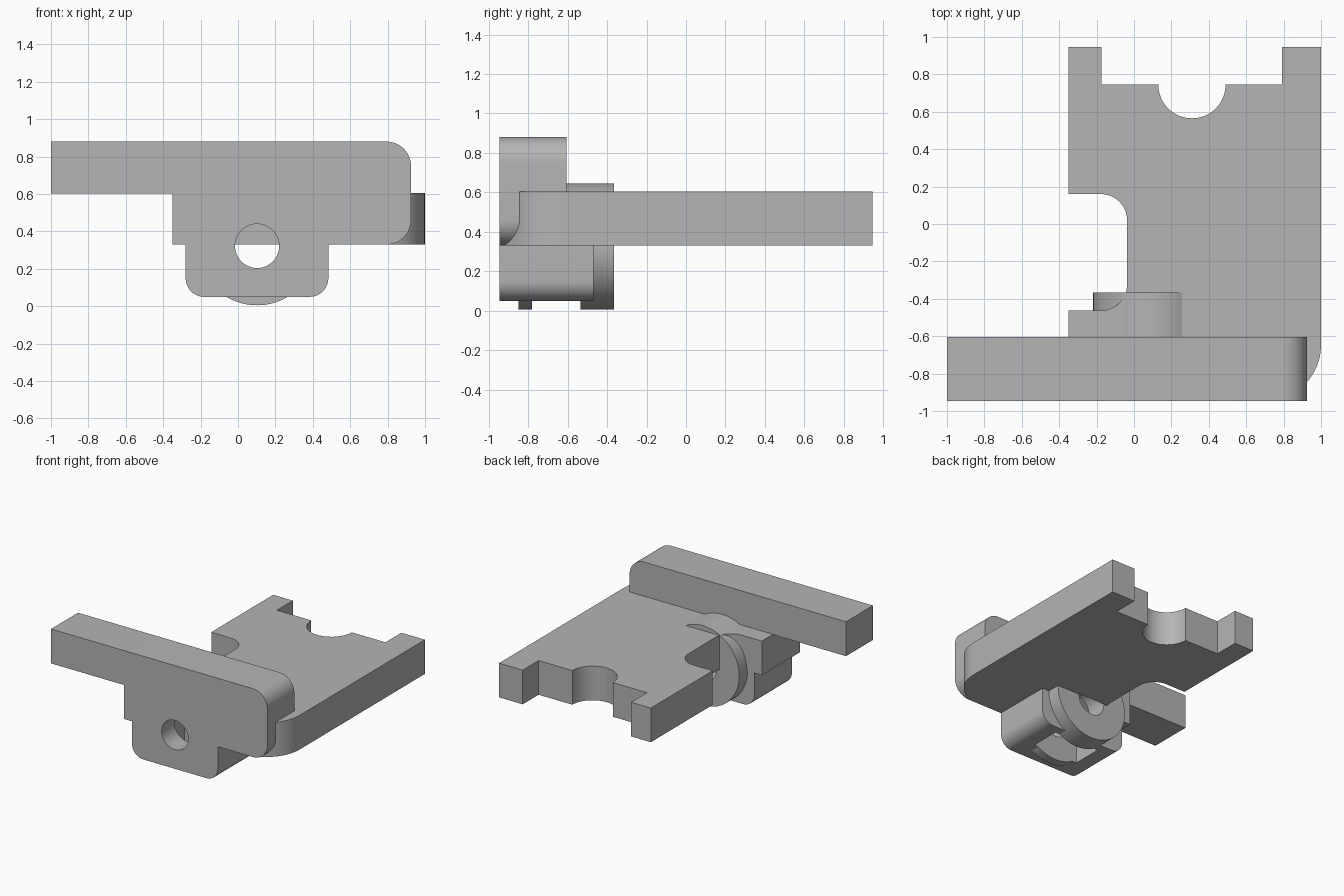
import bpy, bmesh
from math import sin, cos, tan, pi, radians
from mathutils import Vector

if "Cube" in bpy.data.objects:
    bpy.data.objects.remove(bpy.data.objects["Cube"], do_unlink=True)

grey = bpy.data.materials.new("plain grey")
grey.use_nodes = True
grey.diffuse_color = (0.46, 0.46, 0.46, 1)
grey.node_tree.nodes["Principled BSDF"].inputs["Base Color"].default_value = (0.46, 0.46, 0.46, 1)


def outline(corners, steps=12):
    """Corners are (x, y) or (x, y, fillet radius)."""
    pts = []
    for i, c in enumerate(corners):
        p = Vector(c[:2])
        if len(c) == 2:
            pts.append(p)
            continue
        a = (Vector(corners[i - 1][:2]) - p).normalized()
        b = (Vector(corners[(i + 1) % len(corners)][:2]) - p).normalized()
        half = a.angle(b) / 2
        mid = p + (a + b).normalized() * c[2] / sin(half)
        start = p + a * c[2] / tan(half) - mid
        end = p + b * c[2] / tan(half) - mid
        sweep = pi - 2 * half
        for k in range(steps + 1):
            t = k / steps
            pts.append(mid + (start * sin((1 - t) * sweep) + end * sin(t * sweep)) / sin(sweep))
    return pts


def circle(x, y, r, n=64, first=0, turn=2 * pi):
    return [Vector((x + r * cos(first + turn * k / n), y + r * sin(first + turn * k / n)))
            for k in range(n)]


def extrude(name, pts, low, high, axis):
    """Extrude a flat outline along Z (plan outline) or Y (front outline)."""
    place = (lambda p, d: (p.x, p.y, d)) if axis == "Z" else (lambda p, d: (p.x, d, p.y))
    bm = bmesh.new()
    rings = [[bm.verts.new(place(p, d)) for p in pts] for d in (low, high)]
    for ring in rings:
        bm.faces.new(ring)
    for i in range(len(pts)):
        bm.faces.new((rings[0][i - 1], rings[0][i], rings[1][i], rings[1][i - 1]))
    bmesh.ops.recalc_face_normals(bm, faces=bm.faces)
    mesh = bpy.data.meshes.new(name)
    bm.to_mesh(mesh)
    bm.free()
    mesh.materials.append(grey)
    obj = bpy.data.objects.new(name, mesh)
    bpy.context.collection.objects.link(obj)
    return obj


def combine(target, other, operation):
    mod = target.modifiers.new(operation, "BOOLEAN")
    mod.operation, mod.object, mod.solver = operation, other, "EXACT"
    bpy.context.view_layer.update()
    result = bpy.data.meshes.new_from_object(target.evaluated_get(bpy.context.evaluated_depsgraph_get()))
    target.modifiers.clear()
    target.data = result
    bpy.data.objects.remove(other, do_unlink=True)


# Front wall with long arm
bracket = extrude("bracket", outline([
    (-1, 0.88), (-1, 0.603), (-0.35, 0.603), (-0.35, 0.33), (0.925, 0.33, 0.13),
    (0.925, 0.88, 0.13)]), -0.947, -0.605, "Y")

# Flat base plate with side notch and rear cutouts
rear_scoop = circle(0.31, 0.745, 0.18, 24, pi, pi) + [Vector((0.49, 0.745))]
plate = (outline([(-0.35, -0.947), (1, -0.947, 0.3), (1, 0.947), (0.79, 0.947), (0.79, 0.745)])
         + rear_scoop[::-1]
         + outline([(-0.175, 0.745), (-0.175, 0.947), (-0.35, 0.947), (-0.35, 0.16),
                    (-0.037, 0.16, 0.14), (-0.037, -0.463, 0.14), (-0.35, -0.463)]))
combine(bracket, extrude("base_plate", plate, 0.33, 0.605, "Z"), "UNION")

# Rounded lower block
block = outline([(-0.28, 0.4), (-0.28, 0.05, 0.1), (0.483, 0.05, 0.1), (0.483, 0.4)])
combine(bracket, extrude("lower_block", block, -0.947, -0.47, "Y"), "UNION")

# Round boss through the block
combine(bracket, extrude("round_boss", circle(0.102, 0.325, 0.32, 96), -0.85, -0.365, "Y"), "UNION")

# Nut slot open at the bottom, and the bolt hole
slot = outline([(-0.1, -0.1), (0.304, -0.1), (0.304, 0.42), (0.102, 0.54), (-0.1, 0.42)])
combine(bracket, extrude("nut_slot", slot, -0.78, -0.535, "Y"), "DIFFERENCE")
combine(bracket, extrude("bolt_hole", circle(0.102, 0.322, 0.118, 48), -1.1, -0.36, "Y"), "DIFFERENCE")

bpy.ops.object.select_all(action="DESELECT")
bracket.select_set(True)
bpy.context.view_layer.objects.active = bracket
bpy.ops.object.shade_smooth_by_angle(angle=radians(25))
